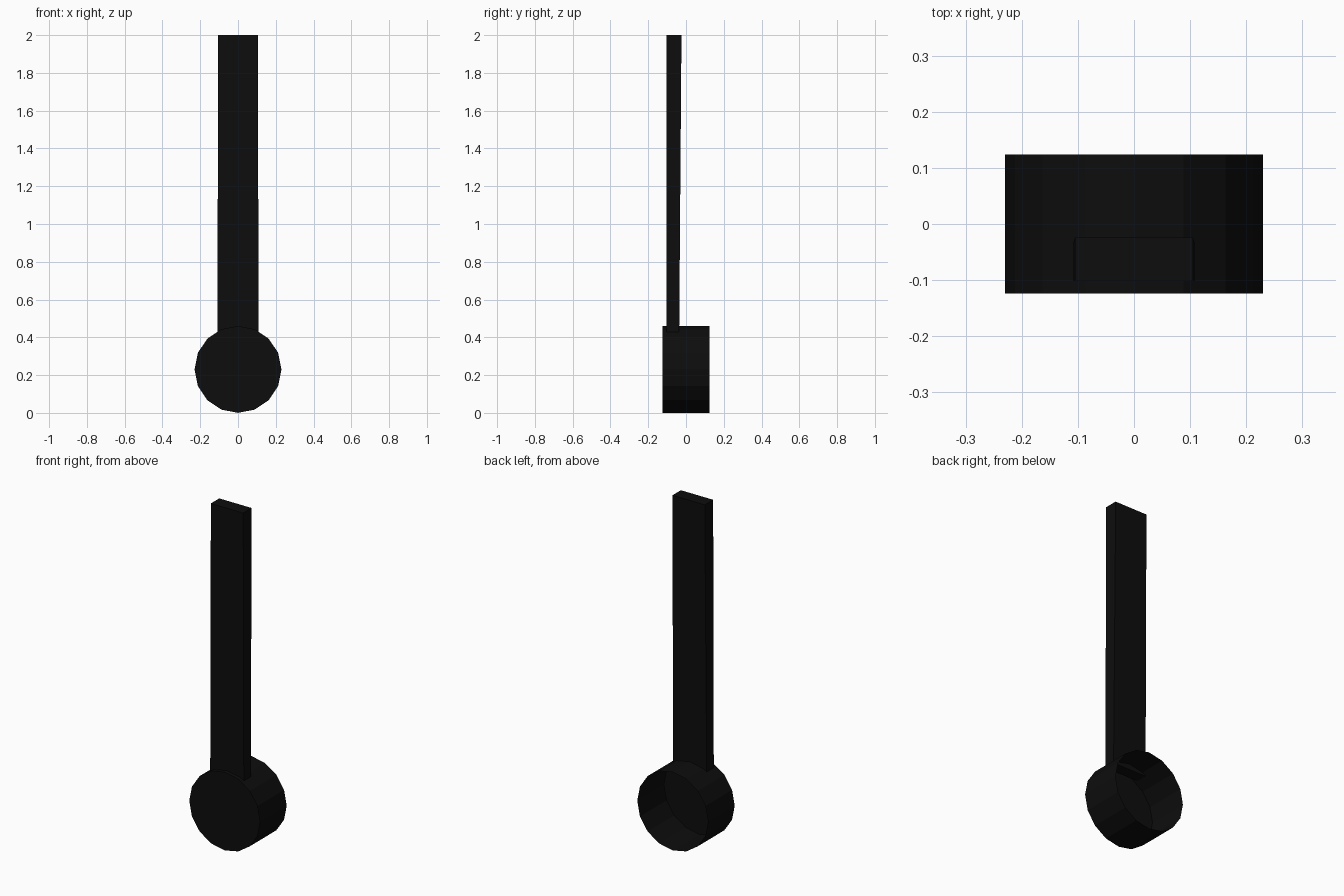
import bpy, bmesh
from math import pi
from mathutils import Matrix

if "Cube" in bpy.data.objects:
    bpy.data.objects.remove(bpy.data.objects["Cube"])

black = bpy.data.materials.new("black_iron")
black.diffuse_color = (0.004, 0.004, 0.004, 1)
black.use_nodes = True
black.node_tree.nodes["Principled BSDF"].inputs["Base Color"].default_value = black.diffuse_color


def make_object(name, bm):
    mesh = bpy.data.meshes.new(name)
    bm.to_mesh(mesh)
    bm.free()
    mesh.materials.append(black)
    obj = bpy.data.objects.new(name, mesh)
    bpy.context.collection.objects.link(obj)
    return obj


# Pan: thin 16-sided drum, closed at the front, open at the back
R, DEPTH = 0.23, 0.247
bm = bmesh.new()
bmesh.ops.create_cone(bm, cap_ends=True, segments=16, radius1=R, radius2=R,
                      depth=DEPTH,
                      matrix=Matrix.Translation((0, 0, R)) @ Matrix.Rotation(pi / 2, 4, 'X'))
back = [f for f in bm.faces if f.calc_center_median().y > DEPTH * 0.45]
bmesh.ops.delete(bm, geom=back, context='FACES_ONLY')
make_object("pan", bm)

# Handle: flat bar, slightly wider and thinner where it joins the pan
bm = bmesh.new()
bmesh.ops.create_cube(bm, size=1)
for v in bm.verts:
    top = v.co.z > 0
    half_width = 0.105 if top else 0.109
    back_y = -0.024 if top else -0.036
    v.co = (half_width if v.co.x > 0 else -half_width,
            back_y if v.co.y > 0 else -0.102,
            2.0 if top else 0.427)
make_object("handle", bm)
